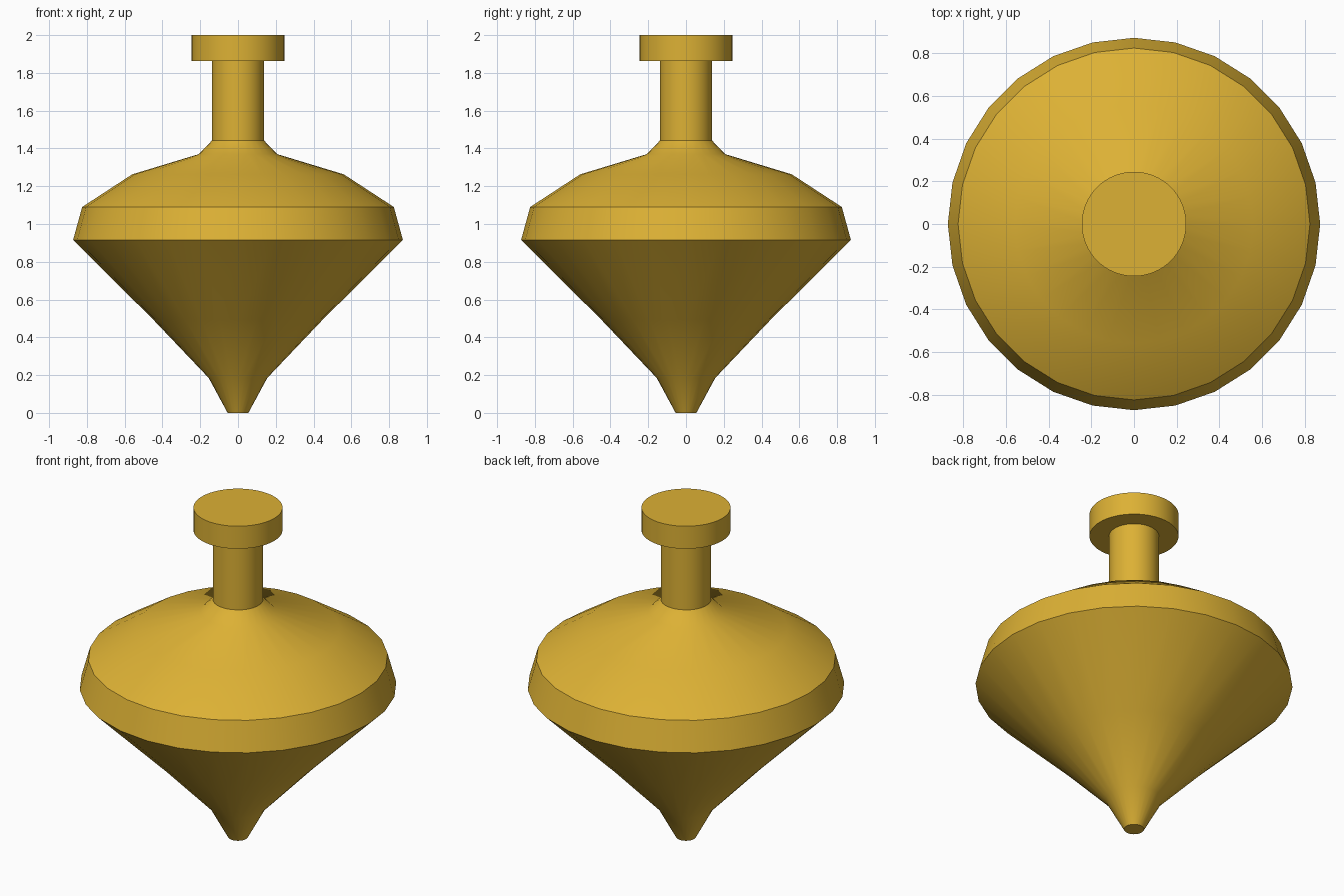
import bpy, bmesh, math

if "Cube" in bpy.data.objects:
    bpy.data.objects.remove(bpy.data.objects["Cube"])

gold = bpy.data.materials.new("golden_yellow")
gold.diffuse_color = (0.72, 0.44, 0.035, 1)
gold.use_nodes = True
gold.node_tree.nodes["Principled BSDF"].inputs["Base Color"].default_value = gold.diffuse_color


def lathe(name, profile, sides):
    """Revolve (radius, height) points about z and close both ends."""
    bm = bmesh.new()
    rings = []
    for r, z in profile:
        rings.append([bm.verts.new((r * math.cos(2 * math.pi * i / sides),
                                    r * math.sin(2 * math.pi * i / sides), z))
                      for i in range(sides)])
    for low, high in zip(rings, rings[1:]):
        for i in range(sides):
            j = (i + 1) % sides
            bm.faces.new((low[i], low[j], high[j], high[i]))
    bm.faces.new(rings[0][::-1])
    bm.faces.new(rings[-1])
    mesh = bpy.data.meshes.new(name)
    bm.to_mesh(mesh)
    bm.free()
    mesh.materials.append(gold)
    obj = bpy.data.objects.new(name, mesh)
    bpy.context.collection.objects.link(obj)
    bpy.ops.object.select_all(action='DESELECT')
    obj.select_set(True)
    bpy.context.view_layer.objects.active = obj
    bpy.ops.object.shade_smooth_by_angle(angle=math.radians(35))
    return obj


# Faceted spinning body: tip, cone, rim band, shoulder and collar
lathe("body", [(0.055, 0), (0.155, 0.185), (0.45, 0.495), (0.873, 0.915),
               (0.825, 1.09), (0.56, 1.263), (0.207, 1.37), (0.138, 1.442)], 28)

# Round handle stem and its cap
lathe("stem", [(0.138, 1.40), (0.138, 1.87)], 64)
lathe("cap", [(0.245, 1.863), (0.245, 2.0)], 64)
